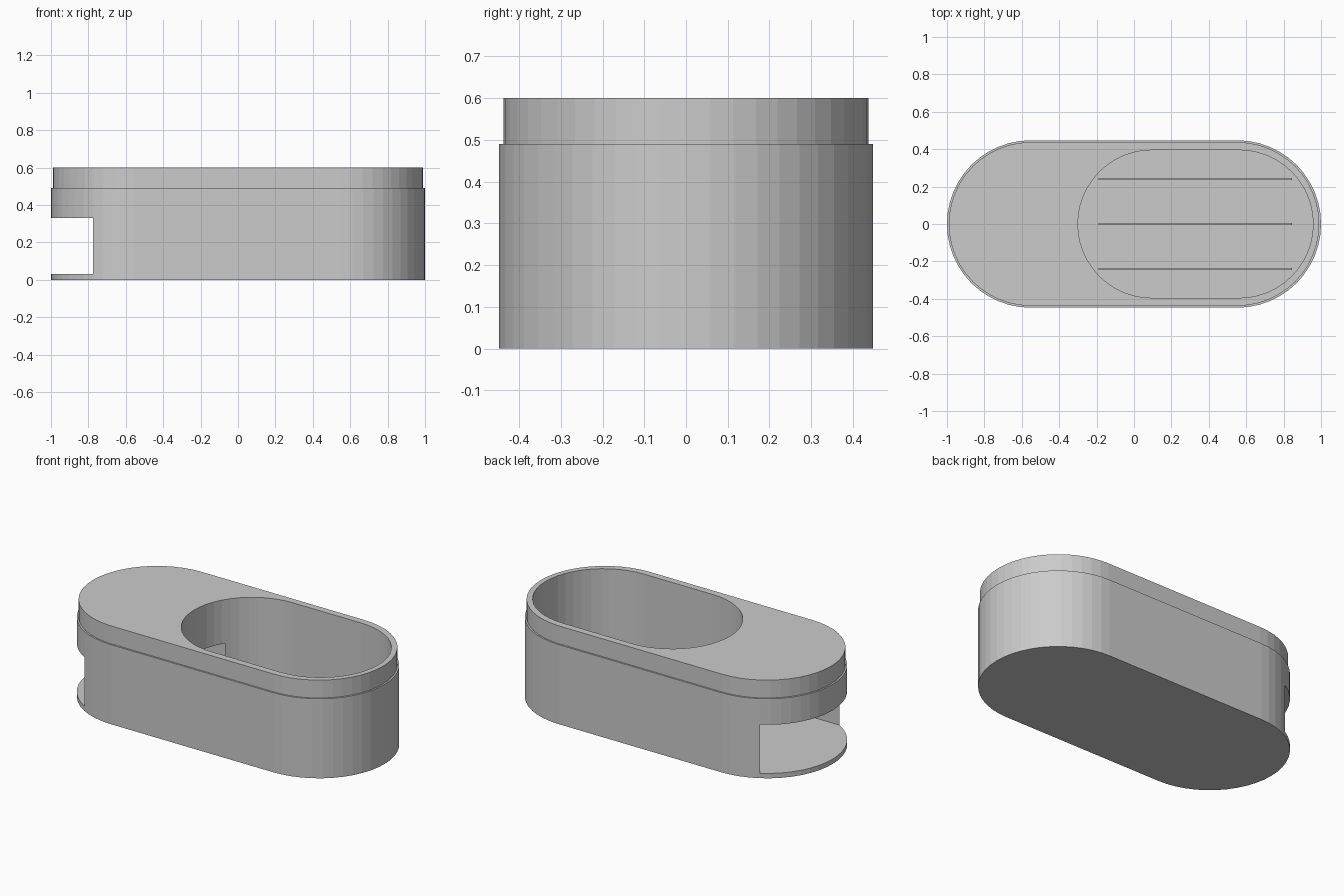
import bpy
import bmesh
import math

cube = bpy.data.objects.get("Cube")
if cube:
    bpy.data.objects.remove(cube, do_unlink=True)

grey = bpy.data.materials.new("plain grey")
grey.use_nodes = True
COLOUR = (0.6, 0.6, 0.6, 1)
grey.diffuse_color = COLOUR
for node in grey.node_tree.nodes:
    if node.type == 'BSDF_PRINCIPLED':
        node.inputs["Base Color"].default_value = COLOUR


def stadium(x0, x1, radius, steps=24):
    """Outline of a rounded slot whose end arcs are centred on x0 and x1."""
    points = []
    for cx, start in ((x1, -math.pi / 2), (x0, math.pi / 2)):
        for i in range(steps + 1):
            a = start + math.pi * i / steps
            points.append((cx + radius * math.cos(a), radius * math.sin(a)))
    return points


def loft(name, layers):
    """Solid through stacked outlines, given as (outline, height)."""
    bm = bmesh.new()
    rings = [[bm.verts.new((x, y, z)) for x, y in outline] for outline, z in layers]
    n = len(rings[0])
    for low, high in zip(rings, rings[1:]):
        for i in range(n):
            j = (i + 1) % n
            bm.faces.new((low[i], low[j], high[j], high[i]))
    bm.faces.new(rings[0][::-1])
    bm.faces.new(rings[-1])
    bmesh.ops.recalc_face_normals(bm, faces=bm.faces)
    mesh = bpy.data.meshes.new(name)
    bm.to_mesh(mesh)
    bm.free()
    mesh.materials.append(grey)
    obj = bpy.data.objects.new(name, mesh)
    bpy.context.collection.objects.link(obj)
    return obj


def box(name, x0, x1, y0, y1, z0, z1):
    outline = [(x0, y0), (x1, y0), (x1, y1), (x0, y1)]
    return loft(name, [(outline, z0), (outline, z1)])


def cut(target, cutter):
    cutter.hide_render = True
    mod = target.modifiers.new("cut", 'BOOLEAN')
    mod.operation = 'DIFFERENCE'
    mod.solver = 'EXACT'
    mod.object = cutter
    bpy.context.view_layer.objects.active = target
    bpy.ops.object.modifier_apply(modifier=mod.name)
    bpy.data.objects.remove(cutter, do_unlink=True)


FLOOR = 0.03

# Stepped body with a slightly narrower collar
END = 0.5525
wide = stadium(-END, END, 0.4475)
narrow = stadium(-END, END, 0.4375)
body = loft("body", [(wide, 0), (wide, 0.49), (narrow, 0.49), (narrow, 0.6)])

# Well open at the top, and a wide slot that runs out through the right end
well = stadium(0.095, 0.563, 0.395)
cut(body, loft("well_cutter", [(well, FLOOR), (well, 0.8)]))
cut(body, box("slot_cutter", -1.2, -0.237, -0.388, 0.388, FLOOR, 0.33))

# Thin ribs along the floor of the well
for label, y in (("right", -0.24), ("middle", 0), ("left", 0.24)):
    box(label + "_floor_rib", -0.19, 0.845, y - 0.006, y + 0.006, FLOOR - 0.005, FLOOR + 0.015)
